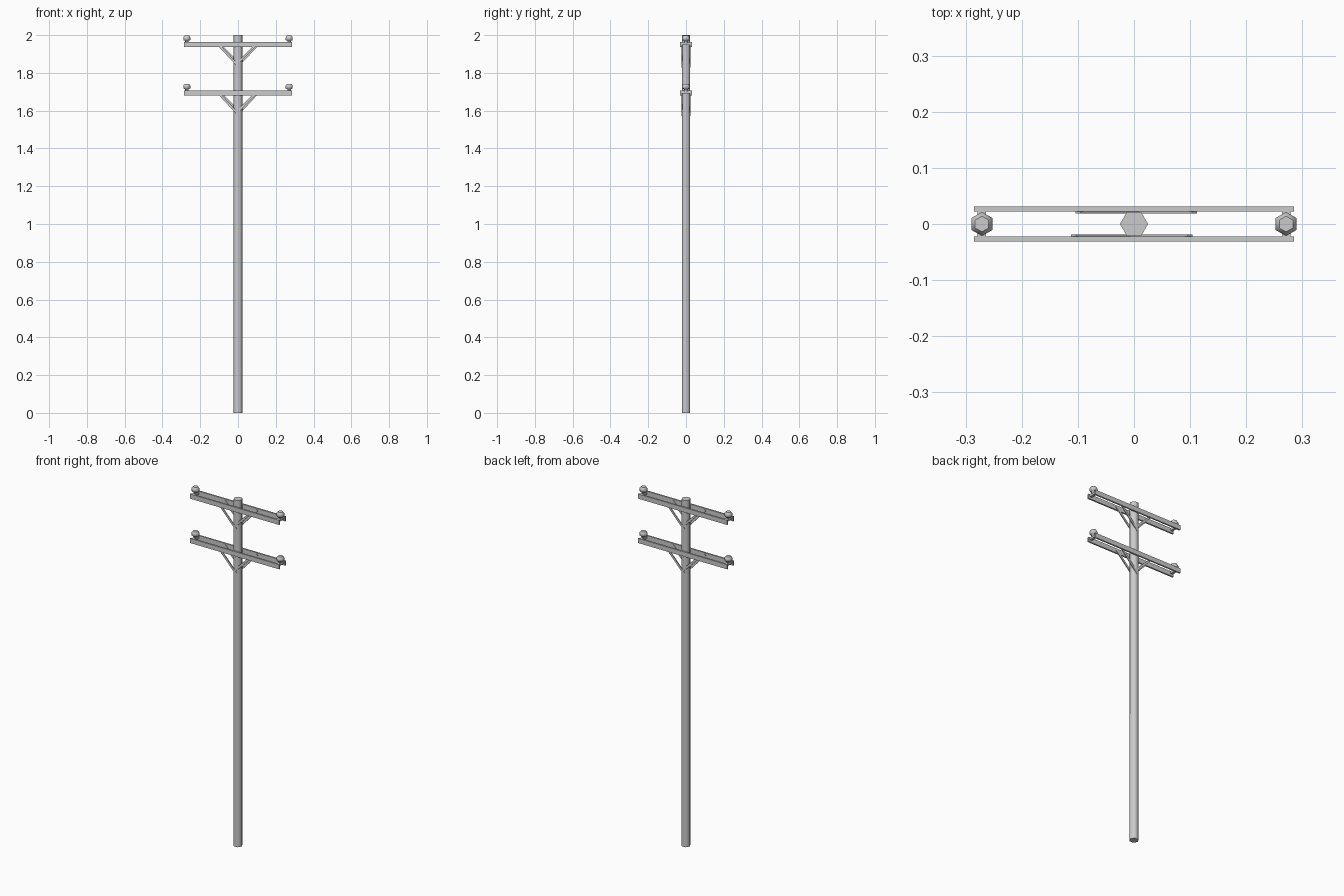
import bpy, bmesh, math
from mathutils import Matrix, Vector

if "Cube" in bpy.data.objects:
    bpy.data.objects.remove(bpy.data.objects["Cube"])


def finish(name, bm):
    bmesh.ops.recalc_face_normals(bm, faces=bm.faces)
    me = bpy.data.meshes.new(name)
    bm.to_mesh(me)
    bm.free()
    ob = bpy.data.objects.new(name, me)
    bpy.context.collection.objects.link(ob)
    return ob


def box(name, center, size, tilt=0.0):
    bm = bmesh.new()
    m = (Matrix.Translation(center) @ Matrix.Rotation(tilt, 4, 'Y')
         @ Matrix.Diagonal((*size, 1)))
    bmesh.ops.create_cube(bm, size=1, matrix=m)
    return finish(name, bm)


def lathe(name, x, profile, start=0.0, sides=6):
    """Closed six-sided turned shape from (radius, z) points."""
    bm = bmesh.new()
    rings = []
    for r, z in profile:
        rings.append([bm.verts.new((x + r * math.cos(start + i * math.tau / sides),
                                    r * math.sin(start + i * math.tau / sides), z))
                      for i in range(sides)])
    for a, b in zip(rings, rings[1:]):
        for i in range(sides):
            j = (i + 1) % sides
            bm.faces.new((a[i], a[j], b[j], b[i]))
    bm.faces.new(rings[0])
    bm.faces.new(rings[-1])
    ob = finish(name, bm)
    for p in ob.data.polygons:
        p.use_smooth = len(p.vertices) == 4
    return ob


def strip(name, a, b, width, thick):
    """Flat brace between two points in a plane of constant y."""
    a, b = Vector(a), Vector(b)
    d = b - a
    box(name, (a + b) / 2, (d.length, thick, width), math.atan2(-d.z, d.x))


# Pole
lathe("pole", 0, [(0.025, 0), (0.025, 2)])

# Two identical crossarm levels
for level, z in (("upper", 1.95), ("lower", 1.694)):
    for s, face in ((-1, "front"), (1, "back")):
        # Twin beams clamping the pole
        box(f"{level}_{face}_crossarm", (0, s * 0.027, z), (0.57, 0.009, 0.027))
        # V braces, the back pair being the front pair turned half round
        y = s * 0.0215
        strip(f"{level}_{face}_brace_long", (s * 0.108, y, z + 0.004),
              (-s * 0.005, y, z - 0.117), 0.012, 0.005)
        strip(f"{level}_{face}_brace_short", (-s * 0.1, y, z + 0.004),
              (s * 0.004, y, z - 0.1), 0.012, 0.005)
    for x, side in ((-0.271, "left"), (0.271, "right")):
        # Insulator and the spacer carrying it
        box(f"{level}_{side}_spacer", (x, 0, z + 0.005), (0.015, 0.05, 0.014))
        lathe(f"{level}_{side}_insulator", x,
              [(0.011, z + 0.008), (0.011, z + 0.021), (0.0214, z + 0.023),
               (0.0214, z + 0.038), (0.014, z + 0.048)], math.pi / 2)
